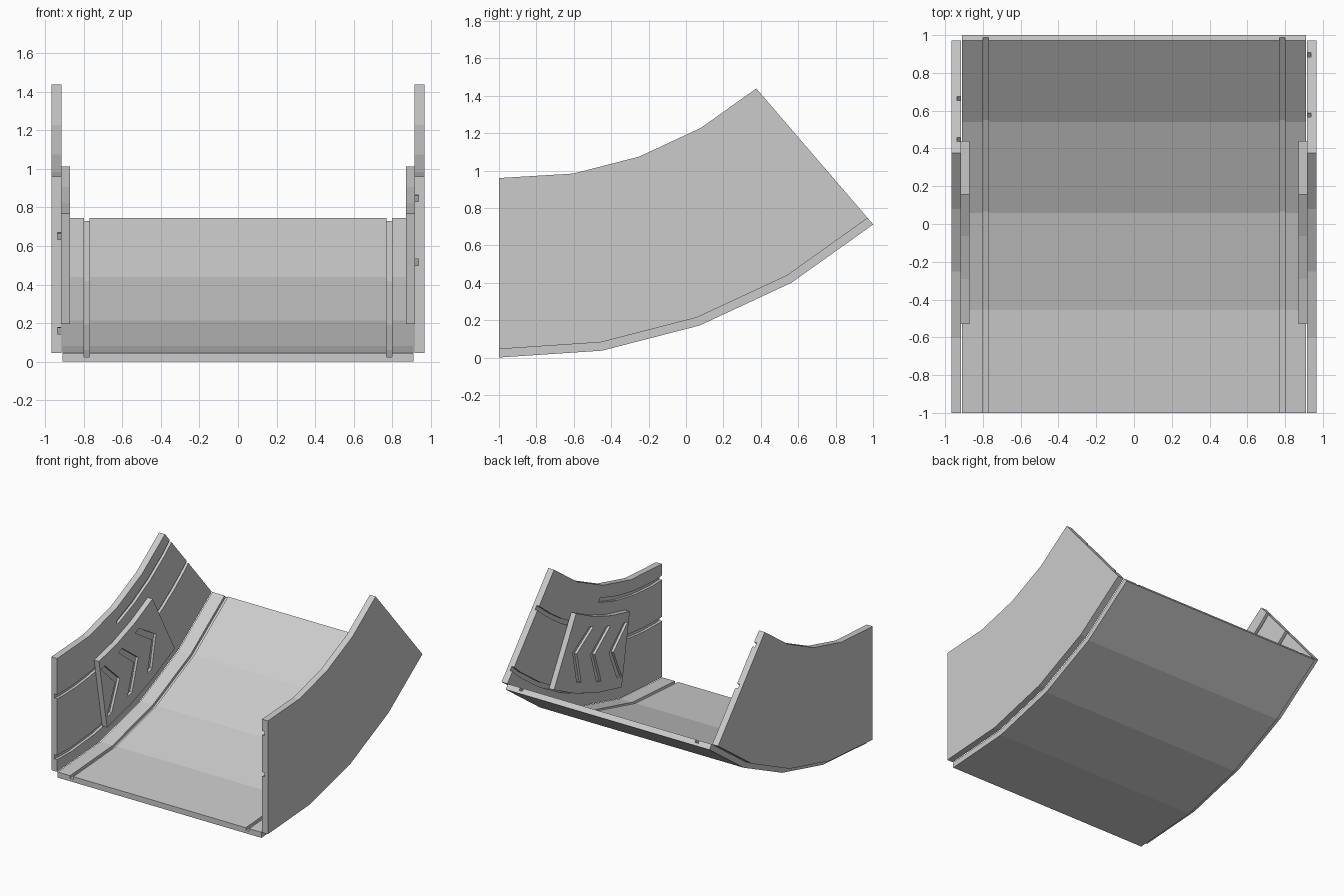
import bpy, bmesh
from math import sin, cos, sqrt, radians

if "Cube" in bpy.data.objects:
    bpy.data.objects.remove(bpy.data.objects["Cube"])

CY, CZ = -0.92, 2.945            # bend centre in the y-z plane
R_TOP = 2.901                    # radius of the floor surface
A0, A1 = -1.6, 40.7              # bend angle range
STEPS = [A0, 9.2, 19.7, 30.2, A1]


def pt(a, r):
    """Point on the bend; the front end is cut flat at y = -1."""
    if a == A0:
        return -1.0, CZ - sqrt(r * r - (CY + 1) ** 2)
    a = radians(a)
    return CY + r * sin(a), CZ - r * cos(a)


def ribbon(bm, pairs, x0, x1):
    """Solid strip: each pair is an inner and outer (y, z) point, extruded in x."""
    rings = [[bm.verts.new((x, *p)) for x, p in
              ((x0, i), (x1, i), (x1, o), (x0, o))] for i, o in pairs]
    for a, b in zip(rings, rings[1:]):
        for k in range(4):
            j = (k + 1) % 4
            bm.faces.new((a[k], a[j], b[j], b[k]))
    bm.faces.new(rings[0][::-1])
    bm.faces.new(rings[-1])


def sector(angles, h0, h1):
    """Pairs for a curved band between heights h0 and h1 above the floor."""
    return [(pt(a, R_TOP - h1), pt(a, R_TOP - h0)) for a in angles]


def span(a, b, n=4):
    return [a + (b - a) * i / n for i in range(n + 1)]


def finish(bm, name):
    bmesh.ops.recalc_face_normals(bm, faces=bm.faces)
    me = bpy.data.meshes.new(name)
    bm.to_mesh(me)
    bm.free()
    ob = bpy.data.objects.new(name, me)
    bpy.context.collection.objects.link(ob)
    return ob


def solid(name, strips, x0, x1):
    bm = bmesh.new()
    for s in strips:
        ribbon(bm, s, x0, x1)
    return finish(bm, name)


def cut(ob, cutter):
    cutter.hide_render = True
    m = ob.modifiers.new("cut", 'BOOLEAN')
    m.operation = 'DIFFERENCE'
    m.solver = 'EXACT'
    m.object = cutter
    bpy.context.view_layer.objects.active = ob
    bpy.ops.object.modifier_apply(modifier=m.name)
    bpy.data.objects.remove(cutter)


# Floor: one cross-section with two gutters, swept along the bend
half = [(0.77, R_TOP), (0.77, R_TOP + 0.022), (0.80, R_TOP + 0.022),
        (0.80, R_TOP), (0.91, R_TOP), (0.91, 2.946)]
section = half + [(-x, r) for x, r in reversed(half)]
bm = bmesh.new()
rings = [[bm.verts.new((x, *pt(a, r))) for x, r in section] for a in STEPS]
n = len(section)
for a, b in zip(rings, rings[1:]):
    for k in range(n):
        bm.faces.new((a[k], a[(k + 1) % n], b[(k + 1) % n], b[k]))
bm.faces.new(rings[0])
bm.faces.new(rings[-1])
finish(bm, "floor")

# Grooves (start angle, end angle, height); the right wall is the left reversed
left_grooves = [(-4, 20, 0.112), (-4, 12, 0.605), (27, 44, 0.47), (19, 44, 0.80)]
right_grooves = [(39 - b, 39 - a, h) for a, b, h in left_grooves]
right_grooves = [(min(a, b), max(a, b) + (2 if max(a, b) > 40 else 0), h)
                 for a, b, h in right_grooves]

# Chevron recesses: pairs of rear and front points through tip, vertex, tip
chevrons = []
for v in (15.2, 20.9, 26.6):
    chevrons.append([(pt(v - d - 1.3, r), pt(v - d, r))
                     for d, r in ((3.4, 2.29), (0, 2.5), (3.4, 2.71))])

for side, s, grooves in (("left", -1, left_grooves), ("right", 1, right_grooves)):
    # Side wall with curved grooves on its inner face
    wall = solid(side + "_wall", [sector(STEPS, 0, 0.914)], s * 0.915, s * 0.967)
    cut(wall, solid("groove_cutter",
                    [sector(span(a, b), h - 0.017, h + 0.017) for a, b, h in grooves],
                    s * 0.89, s * 0.937))
    # Raised panel with chevron recesses
    panel = solid(side + "_panel", [sector(span(10.2, 29.1, 3), 0.107, 0.689)],
                  s * 0.872, s * 0.917)
    cut(panel, solid("chevron_cutter", chevrons, s * 0.85, s * 0.892))
